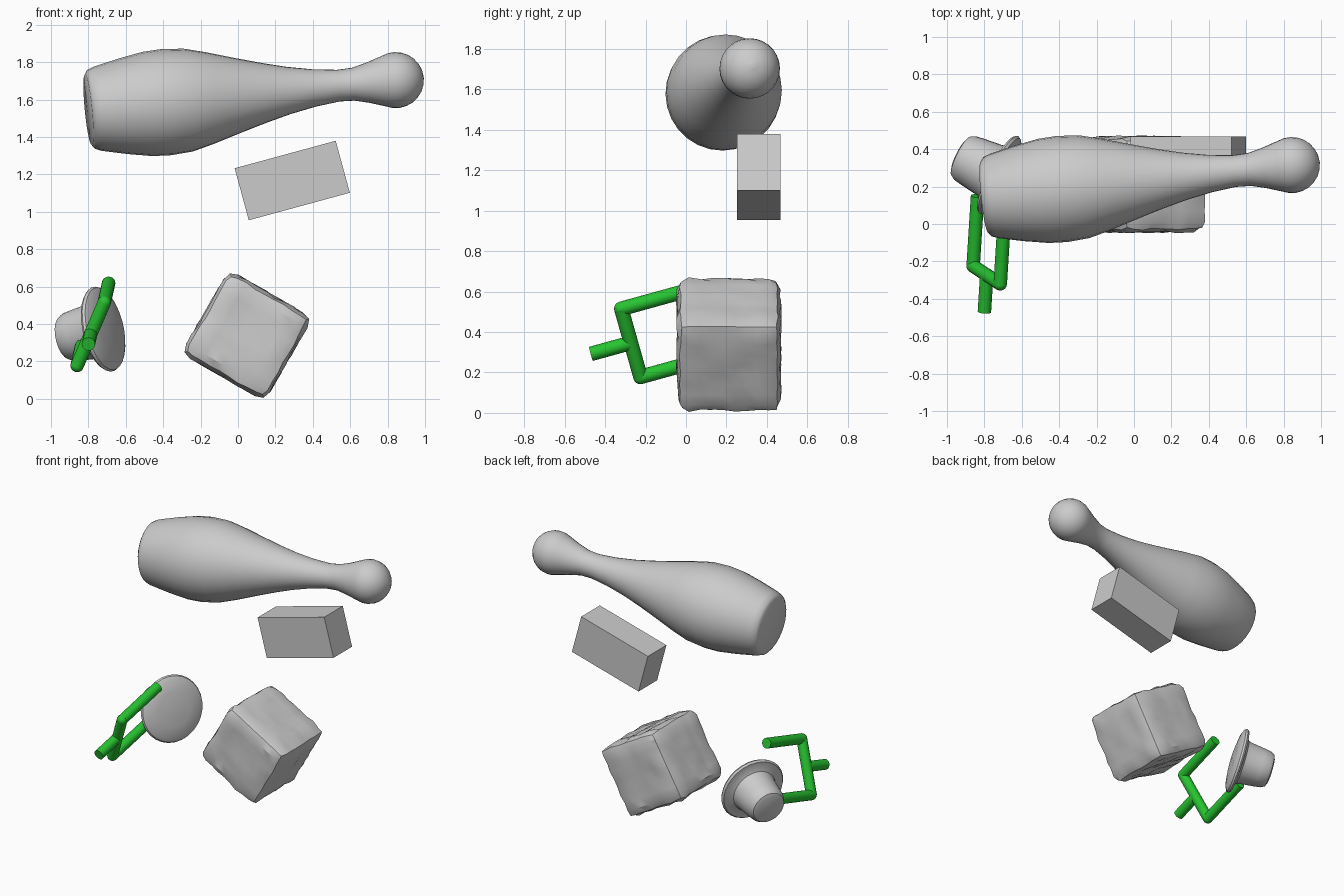
import bpy, bmesh, math, random
from mathutils import Vector, Matrix

if "Cube" in bpy.data.objects:
    bpy.data.objects.remove(bpy.data.objects["Cube"])

random.seed(4)


def finish(name, bm, angle=None):
    bmesh.ops.recalc_face_normals(bm, faces=bm.faces)
    me = bpy.data.meshes.new(name)
    bm.to_mesh(me)
    bm.free()
    ob = bpy.data.objects.new(name, me)
    bpy.context.collection.objects.link(ob)
    if angle:
        bpy.ops.object.select_all(action='DESELECT')
        ob.select_set(True)
        bpy.context.view_layer.objects.active = ob
        bpy.ops.object.shade_smooth_by_angle(angle=math.radians(angle))
    return ob


def lathe(name, profile, base, axis, n=28, angle=35):
    """Closed lathe; profile is (radius, distance along axis)."""
    bm = bmesh.new()
    rot = Vector(axis).to_track_quat('Z', 'Y')
    rings = []
    for r, t in profile:
        ring = []
        for i in range(n):
            a = 2 * math.pi * i / n
            p = Vector((r * math.cos(a), r * math.sin(a), t))
            ring.append(bm.verts.new(Vector(base) + rot @ p))
        rings.append(ring)
    for a, b in zip(rings, rings[1:]):
        for i in range(n):
            j = (i + 1) % n
            bm.faces.new((a[i], a[j], b[j], b[i]))
    bm.faces.new(rings[0])
    bm.faces.new(rings[-1])
    return finish(name, bm, angle)


# Pin: flat base, full belly, thin neck, ball head
pin = [(0.19, 0), (0.212, 0.015), (0.226, 0.05), (0.257, 0.19), (0.28, 0.32),
       (0.285, 0.42), (0.276, 0.54), (0.245, 0.66), (0.2, 0.81), (0.16, 0.95),
       (0.127, 1.08), (0.1, 1.22), (0.085, 1.35), (0.088, 1.43), (0.108, 1.51)]
for k in range(9):
    a = math.radians(-25 + 14 * k)
    pin.append((0.15 * math.cos(a), 1.66 + 0.15 * math.sin(a)))
pin.append((0.01, 1.81))
lathe("pin", pin, (-0.80, 0.144, 1.546), (0.99, 0.103, 0.095))

# Brimmed plug: domed front, thin brim, tapered body with rounded end
plug = [(0.01, -0.03), (0.12, -0.026), (0.2, -0.013), (0.225, 0), (0.232, 0.014),
        (0.222, 0.027), (0.19, 0.03), (0.158, 0.045), (0.15, 0.07), (0.138, 0.17),
        (0.13, 0.22), (0.115, 0.245), (0.09, 0.255)]
lathe("brimmed_plug", plug, (-0.71, 0.257, 0.375), (-0.87, 0.43, -0.2))

# Tilted brick
bm = bmesh.new()
bmesh.ops.create_cube(bm, size=1)
brick = finish("brick", bm)
brick.matrix_world = (Matrix.Translation((0.29, 0.36, 1.167))
                      @ Matrix.Rotation(math.radians(-15.2), 4, 'Y')
                      @ Matrix.Diagonal((0.56, 0.215, 0.288, 1)))

# Rounded block with uneven faces
bm = bmesh.new()
half, rad = 0.255, 0.05
bmesh.ops.create_cube(bm, size=2 * half)
bmesh.ops.subdivide_edges(bm, edges=bm.edges[:], cuts=8, use_grid_fill=True)
for v in bm.verts:
    core = Vector([max(-half + rad, min(half - rad, c)) for c in v.co])
    d = (v.co - core).normalized()
    v.co = core + d * (rad + random.uniform(-0.008, 0.006))
block = finish("rough_block", bm, 30)
block.matrix_world = (Matrix.Translation((0.047, 0.212, 0.338))
                      @ Matrix.Rotation(math.radians(30), 4, 'Y'))

# Green two-pronged fork
green = bpy.data.materials.new("green")
green.diffuse_color = (0.02, 0.55, 0.03, 1)
green.use_nodes = True
green.node_tree.nodes["Principled BSDF"].inputs["Base Color"].default_value = green.diffuse_color
R = 0.036
low = Vector((-0.86, -0.225, 0.178))
high = Vector((-0.715, -0.32, 0.515))
mid = (low + high) / 2
ahead = Vector((0.06, 0.96, 0.265)).normalized()


def tube(name, a, b):
    ob = lathe(name, [(R, 0), (R, (b - a).length)], a, b - a, 20)
    ob.data.materials.append(green)


tube("fork_crossbar", low, high)
tube("fork_handle", mid - ahead * 0.205, mid)
for side, corner in (("lower", low), ("upper", high)):
    tube("fork_prong_" + side, corner, corner + ahead * 0.39)
    bm = bmesh.new()
    bmesh.ops.create_uvsphere(bm, u_segments=16, v_segments=10, radius=R)
    bmesh.ops.translate(bm, verts=bm.verts, vec=corner)
    finish("fork_elbow_" + side, bm, 40).data.materials.append(green)
